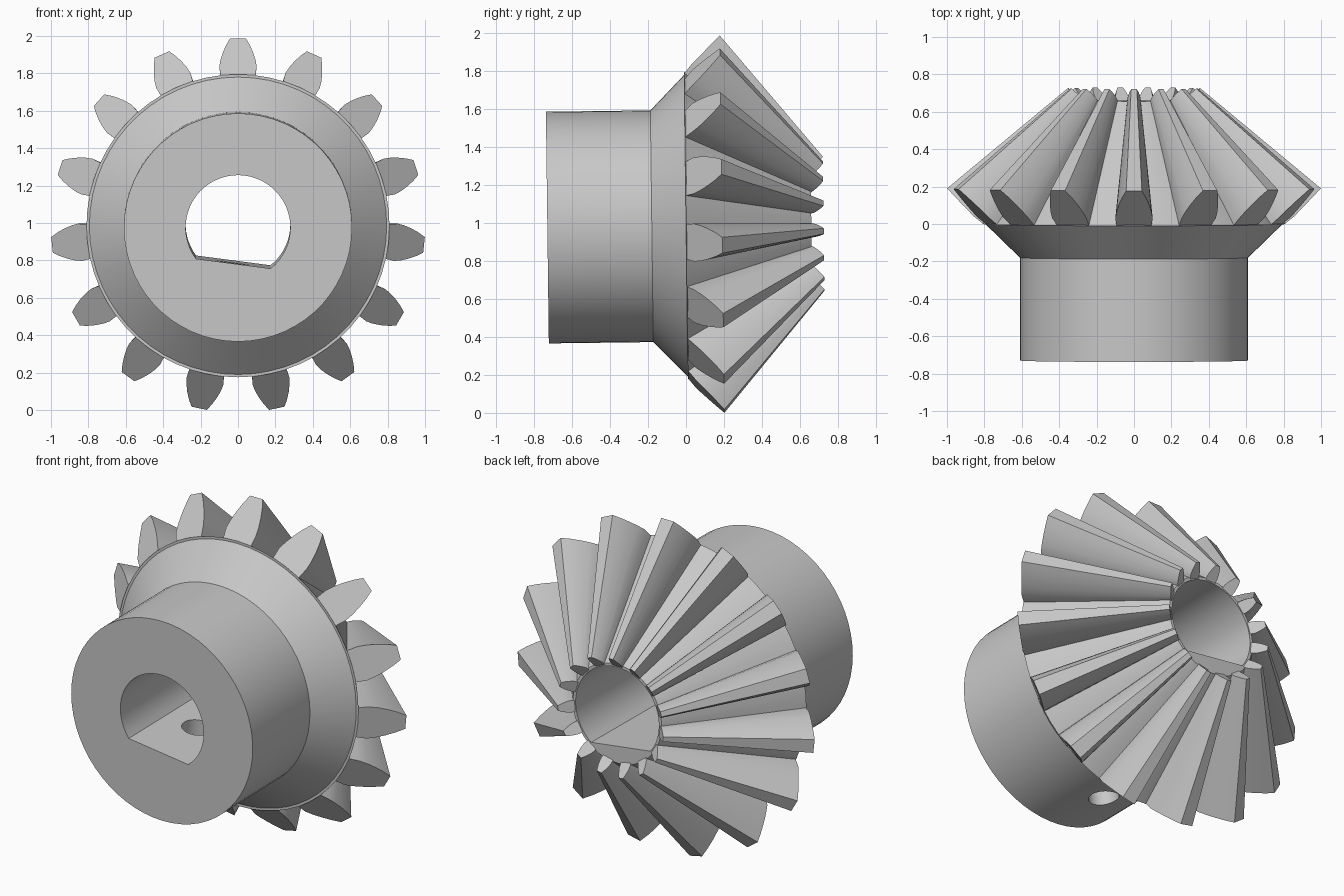
import bpy, bmesh
from math import sin, cos, acos, pi, radians
from mathutils import Vector, Matrix

cube = bpy.data.objects.get("Cube")
if cube:
    bpy.data.objects.remove(cube, do_unlink=True)

steel = bpy.data.materials.new("grey steel")
steel.use_nodes = True
GREY = (0.58, 0.58, 0.58, 1)
steel.diffuse_color = GREY
steel.node_tree.nodes["Principled BSDF"].inputs["Base Color"].default_value = GREY

TEETH = 15
APEX = 1.02        # where the tooth lines meet on the axis
SMALL = 0.355      # size of the narrow tooth end against the wide end
BORE, FLAT = 0.28, 0.195
FLAT_ANGLE = radians(-97.5)


def polar(r, a, y):
    return Vector((r * cos(a), y, r * sin(a)))


def loft(bm, rings):
    """Skin a series of equal rings and cap both ends."""
    loops = [[bm.verts.new(p) for p in ring] for ring in rings]
    n = len(loops[0])
    for a, b in zip(loops, loops[1:]):
        for i in range(n):
            j = (i + 1) % n
            bm.faces.new((a[i], a[j], b[j], b[i]))
    bm.faces.new(loops[0])
    bm.faces.new(loops[-1])


def make_object(name, bm):
    bmesh.ops.recalc_face_normals(bm, faces=bm.faces)
    mesh = bpy.data.meshes.new(name)
    bm.to_mesh(mesh)
    bm.free()
    mesh.materials.append(steel)
    obj = bpy.data.objects.new(name, mesh)
    bpy.context.collection.objects.link(obj)
    return obj


def select(obj):
    bpy.ops.object.select_all(action='DESELECT')
    obj.select_set(True)
    bpy.context.view_layer.objects.active = obj


def cut(target, cutter):
    cutter.hide_render = True
    mod = target.modifiers.new("cut", 'BOOLEAN')
    mod.operation = 'DIFFERENCE'
    mod.solver = 'EXACT'
    mod.object = cutter
    select(target)
    bpy.ops.object.modifier_apply(modifier=mod.name)
    bpy.data.objects.remove(cutter, do_unlink=True)


# Turned body: hub, flared shoulder, thin rim and root cone
SIDES = 60
profile = [(0.61, -0.73), (0.61, -0.18), (0.795, 0), (0.81, 0), (0.298, 0.66)]
bm = bmesh.new()
loft(bm, [[polar(r, 2 * pi * i / SIDES, y) for i in range(SIDES)] for r, y in profile])
body = make_object("gear_body", bm)

# D-shaped shaft bore
half = acos(FLAT / BORE)
steps = 40
arc = [FLAT_ANGLE + half + (2 * pi - 2 * half) * i / steps for i in range(steps + 1)]
bm = bmesh.new()
loft(bm, [[polar(BORE, a, y) for a in arc] for y in (-1, 1)])
cut(body, make_object("bore_cutter", bm))

# Set screw hole through the hub wall, square to the bore flat
out = polar(1, FLAT_ANGLE, 0)
place = Matrix.Translation(out * 0.5 + Vector((0, -0.36, 0))) @ out.to_track_quat('Z', 'Y').to_matrix().to_4x4()
bm = bmesh.new()
bmesh.ops.create_cone(bm, cap_ends=True, segments=32, radius1=0.085, radius2=0.085,
                      depth=0.8, matrix=place)
cut(body, make_object("screw_hole_cutter", bm))

# Straight bevel teeth, shrinking toward the cone apex
flank = [(0.093, 0.80), (0.1, 0.85), (0.094, 0.885), (0.081, 0.925), (0.063, 0.965), (0.042, 1.0)]
outline = flank + [(-u, r) for u, r in reversed(flank)]
wide = [Vector((u, max(0, r - 0.81), r)) for u, r in outline]
tip = Vector((0, APEX, 0))
narrow = [tip + (p - tip) * SMALL for p in wide]
bm = bmesh.new()
for i in range(TEETH):
    turn = Matrix.Rotation(2 * pi * i / TEETH, 3, 'Y')
    loft(bm, [[turn @ p for p in ring] for ring in (wide, narrow)])
teeth = make_object("gear_teeth", bm)

# Smooth the round faces and set the gear at its slight tilt
for obj in (body, teeth):
    select(obj)
    bpy.ops.object.shade_smooth_by_angle(angle=radians(25))
    obj.rotation_euler.x = 0.0126
    obj.location.z = 0.985
